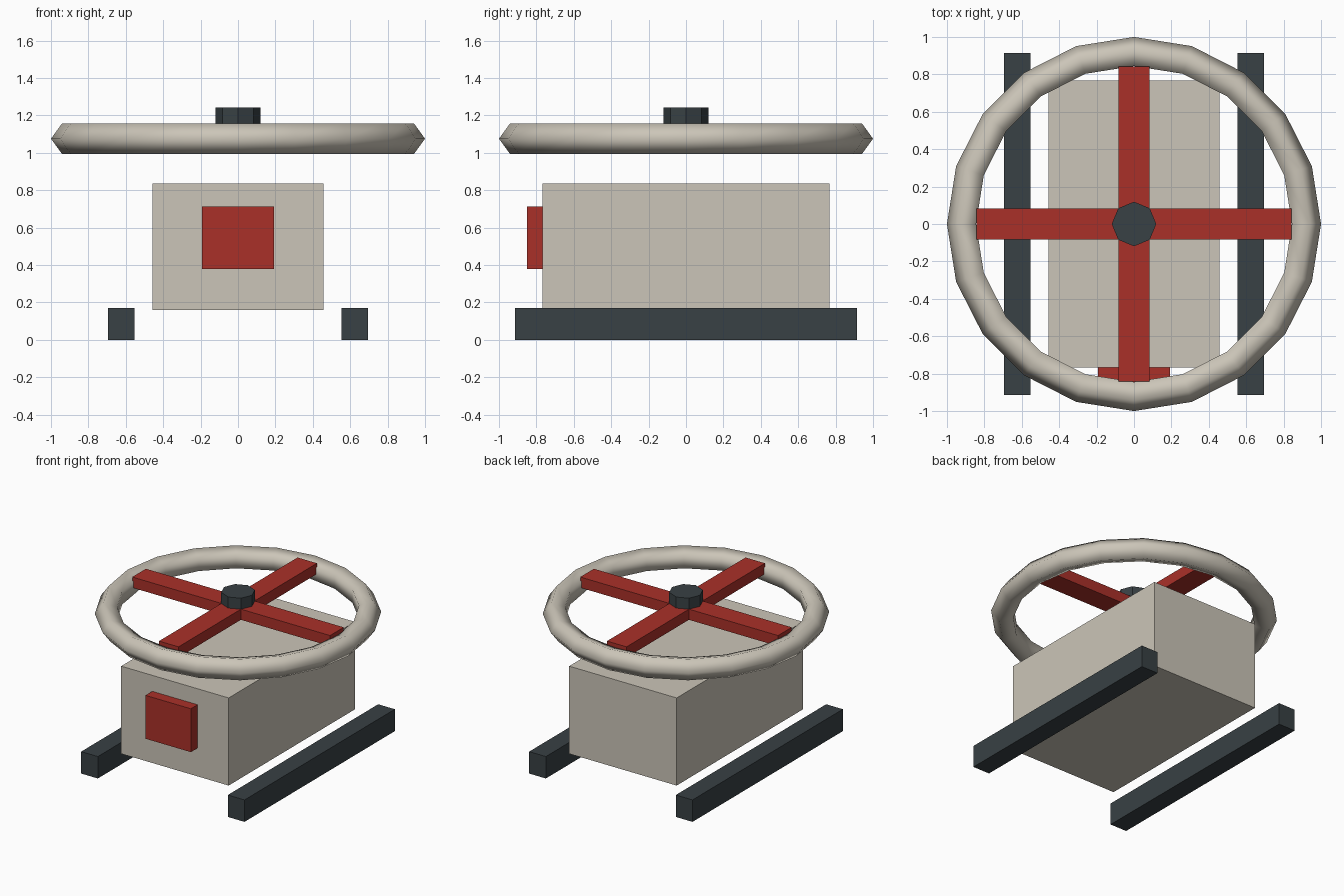
import bpy
import math

if "Cube" in bpy.data.objects:
    bpy.data.objects.remove(bpy.data.objects["Cube"])


def material(name, color):
    m = bpy.data.materials.new(name)
    m.diffuse_color = (*color, 1)
    m.use_nodes = True
    m.node_tree.nodes["Principled BSDF"].inputs["Base Color"].default_value = m.diffuse_color
    return m


cream = material("cream", (0.60, 0.56, 0.48))
red = material("red", (0.40, 0.030, 0.022))
dark = material("dark", (0.040, 0.052, 0.058))


def finish(name, mat):
    ob = bpy.context.object
    ob.name = name
    ob.data.materials.append(mat)
    return ob


def box(name, lo, hi, mat):
    bpy.ops.mesh.primitive_cube_add(
        size=1, location=[(a + b) / 2 for a, b in zip(lo, hi)])
    ob = finish(name, mat)
    ob.scale = [b - a for a, b in zip(lo, hi)]
    bpy.ops.object.transform_apply(location=False, rotation=False, scale=True)
    return ob


# body with front panel
box("body", (-0.458, -0.768, 0.16), (0.458, 0.768, 0.835), cream)
box("front_panel", (-0.193, -0.85, 0.378), (0.193, -0.76, 0.712), red)

# skid rails
for side, x in (("left", -0.625), ("right", 0.625)):
    box(side + "_skid", (x - 0.071, -0.915, 0), (x + 0.071, 0.915, 0.169), dark)

# rotor guard ring with a five-sided section
bpy.ops.mesh.primitive_torus_add(
    major_segments=20, minor_segments=5,
    major_radius=0.914, minor_radius=0.086, location=(0, 0, 1.075))
finish("guard_ring", cream)
bpy.ops.object.shade_smooth()

# crossed blades
box("blade_x", (-0.843, -0.083, 1.075), (0.843, 0.083, 1.157), red)
box("blade_y", (-0.083, -0.843, 1.075), (0.083, 0.843, 1.157), red)

# hub cap
bpy.ops.mesh.primitive_cylinder_add(
    vertices=8, radius=0.119, depth=0.092, location=(0, 0, 1.196))
finish("hub_cap", dark)
